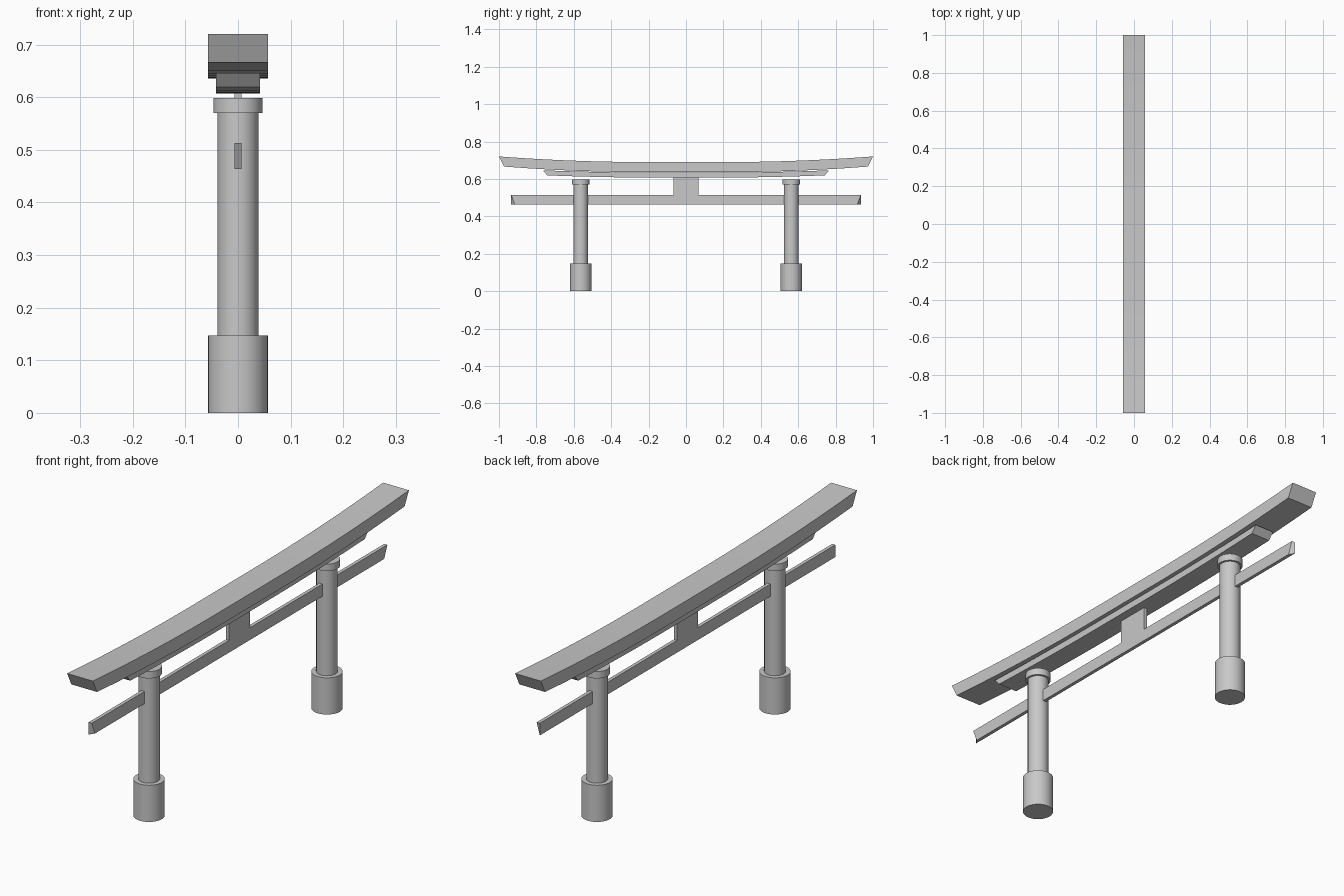
import bpy, bmesh, math

cube = bpy.data.objects.get("Cube")
if cube:
    bpy.data.objects.remove(cube, do_unlink=True)

grey = bpy.data.materials.new("plain grey")
grey.use_nodes = True
colour = (0.58, 0.58, 0.58, 1)
grey.diffuse_color = colour
grey.node_tree.nodes["Principled BSDF"].inputs["Base Color"].default_value = colour


def finish(name, bm, smooth=False):
    bmesh.ops.recalc_face_normals(bm, faces=bm.faces)
    mesh = bpy.data.meshes.new(name)
    bm.to_mesh(mesh)
    bm.free()
    mesh.materials.append(grey)
    obj = bpy.data.objects.new(name, mesh)
    bpy.context.collection.objects.link(obj)
    if smooth:
        bpy.ops.object.select_all(action='DESELECT')
        obj.select_set(True)
        bpy.context.view_layer.objects.active = obj
        bpy.ops.object.shade_smooth_by_angle(angle=math.radians(30))
    return obj


def box(name, half_x, half_y, z0, z1):
    bm = bmesh.new()
    bmesh.ops.create_cube(bm, size=2)
    for v in bm.verts:
        v.co = (v.co.x * half_x, v.co.y * half_y, z1 if v.co.z > 0 else z0)
    return finish(name, bm)


def curved_beam(name, half_x, top_y, bottom_y, top_z, bottom_z, rise, steps=16):
    """Upswept beam whose slanted ends are longer at the top."""
    bm = bmesh.new()
    rings = []
    for i in range(steps + 1):
        t = 2 * i / steps - 1
        lift = rise * max(0, (abs(t) - 0.2) / 0.8) ** 2
        corners = [(-half_x, top_y, top_z), (half_x, top_y, top_z),
                   (half_x, bottom_y, bottom_z), (-half_x, bottom_y, bottom_z)]
        rings.append([bm.verts.new((x, y * t, z + lift)) for x, y, z in corners])
    for a, b in zip(rings, rings[1:]):
        for k in range(4):
            n = (k + 1) % 4
            bm.faces.new((a[k], a[n], b[n], b[k]))
    bm.faces.new(rings[0])
    bm.faces.new(rings[-1])
    return finish(name, bm, True)


def cylinder(name, radius, y, z0, z1):
    bm = bmesh.new()
    bmesh.ops.create_cone(bm, cap_ends=True, segments=32, radius1=radius,
                          radius2=radius, depth=z1 - z0)
    bmesh.ops.translate(bm, verts=bm.verts, vec=(0, y, (z0 + z1) / 2))
    return finish(name, bm, True)


# Upper and lower lintels
curved_beam("upper_lintel", 0.057, 1.0, 0.973, 0.69, 0.636, 0.03)
curved_beam("lower_lintel", 0.042, 0.765, 0.742, 0.634, 0.607, 0.012)

# Tie beam, with one lower edge cut back at both ends
tie = box("tie_beam", 0.007, 0.935, 0.464, 0.513)
for v in tie.data.vertices:
    if v.co.x > 0 and v.co.z < 0.49:
        v.co.y -= math.copysign(0.02, v.co.y)

# Central strut
box("central_strut", 0.007, 0.067, 0.513, 0.61)

# Columns with bases and collars
for side, y in (("front", -0.563), ("back", 0.563)):
    cylinder(side + "_base", 0.057, y, 0, 0.147)
    cylinder(side + "_column", 0.039, y, 0.147, 0.57)
    cylinder(side + "_collar", 0.047, y, 0.57, 0.598)
